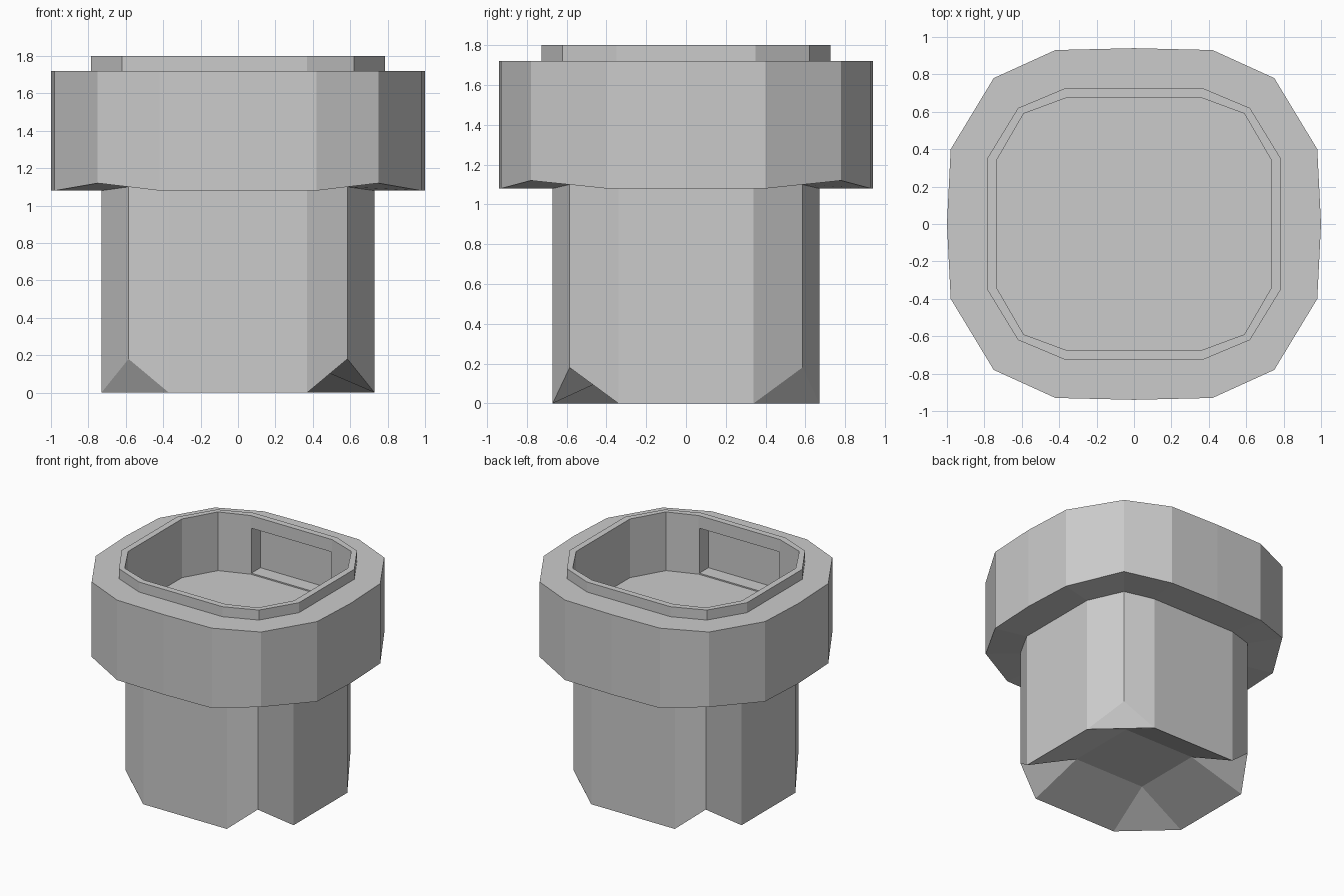
import bpy, bmesh

if "Cube" in bpy.data.objects:
    bpy.data.objects.remove(bpy.data.objects["Cube"])

bm = bmesh.new()


def loop(x, y, side, corner, end, z, corner_z=None):
    """16-point rounded-square loop, mirrored from one quadrant."""
    quad = [(x, 0, z), (*side, z), (*corner, z if corner_z is None else corner_z), (*end, z)]
    half = quad + [(0, y, z)] + [(-p[0], p[1], p[2]) for p in quad[:0:-1]]
    return [bm.verts.new(p) for p in half + [(-p[0], -p[1], p[2]) for p in half]]


def bridge(lo, hi):
    for i in range(16):
        j = (i + 1) % 16
        bm.faces.new((lo[i], lo[j], hi[j], hi[i]))


stem = (0.73, 0.67, (0.73, 0.34), (0.585, 0.585), (0.37, 0.67))
collar = (1.0, 0.94, (0.98, 0.40), (0.75, 0.78), (0.42, 0.93))
lip = (0.785, 0.725, (0.785, 0.35), (0.62, 0.62), (0.37, 0.725))
cavity = (0.735, 0.675, (0.735, 0.34), (0.59, 0.59), (0.36, 0.675))

# Stem, overhanging collar, raised lip and open cavity as one skin
loops = [
    loop(*stem, 0.0, 0.18),
    loop(*stem, 1.08, 1.10),
    loop(*collar, 1.08, 1.12),
    loop(*collar, 1.72),
    loop(*lip, 1.72),
    loop(*lip, 1.80),
    loop(*cavity, 1.80),
    loop(*cavity, 1.33),
]
for lo, hi in zip(loops, loops[1:]):
    bridge(lo, hi)
bm.faces.new(loops[-1])

# Recessed underside: a raised panel, sloping sides and folded corners
base = loops[0]
panel = [bm.verts.new((x, y, 0.18)) for x, y in
         ((0.31, 0.28), (-0.31, 0.28), (-0.31, -0.28), (0.31, -0.28))]
bm.faces.new(panel)
for k in range(4):
    i = 2 + 4 * k
    a, c, b, p = base[i - 1], base[i], base[i + 1], panel[k]
    folds = ((a, c, b), (a, b, p)) if k % 2 == 0 else ((a, c, p), (c, b, p))
    for f in folds:
        bm.faces.new(f)
    bm.faces.new((p, b, base[(i + 2) % 16], base[(i + 3) % 16], panel[(k + 1) % 4]))

bmesh.ops.recalc_face_normals(bm, faces=bm.faces)
mesh = bpy.data.meshes.new("socket_body")
bm.to_mesh(mesh)
bm.free()
body = bpy.data.objects.new("socket_body", mesh)
bpy.context.collection.objects.link(body)

# Slots in the front and back cavity walls
bpy.ops.mesh.primitive_cube_add(size=1, location=(0, 0, 1.52))
cutter = bpy.context.object
cutter.name = "slot_cutter"
cutter.scale = (0.71, 1.58, 0.36)
cutter.hide_render = True
bpy.context.view_layer.update()

mod = body.modifiers.new("wall_slots", 'BOOLEAN')
mod.operation = 'DIFFERENCE'
mod.solver = 'EXACT'
mod.object = cutter
bpy.ops.object.select_all(action='DESELECT')
body.select_set(True)
bpy.context.view_layer.objects.active = body
bpy.ops.object.modifier_apply(modifier=mod.name)
bpy.data.objects.remove(cutter, do_unlink=True)
